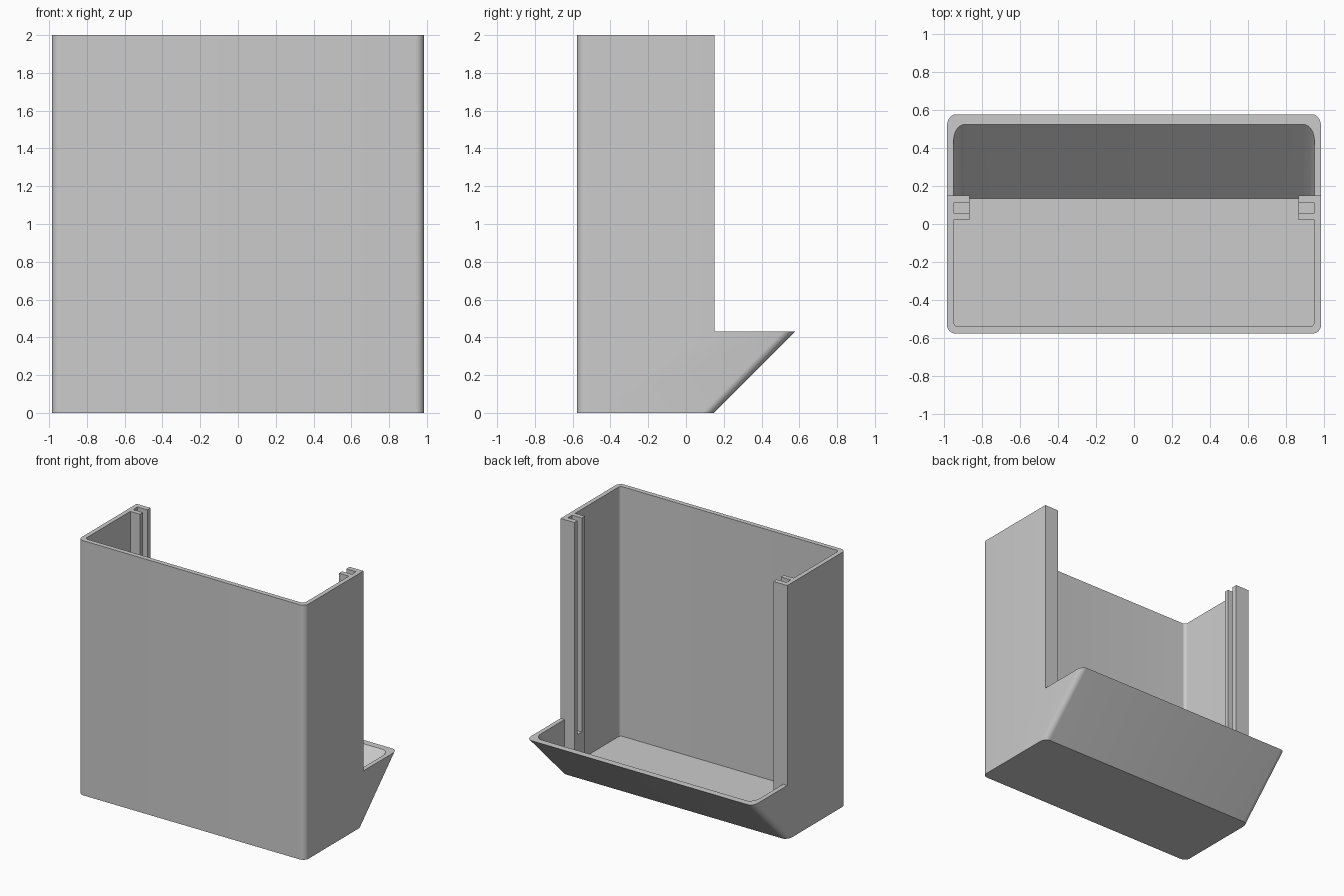
import bpy, bmesh, math
from mathutils import Vector

default = bpy.data.objects.get("Cube")
if default:
    bpy.data.objects.remove(default, do_unlink=True)

grey = bpy.data.materials.new("light grey plastic")
grey.use_nodes = True
colour = (0.6, 0.6, 0.6, 1)
grey.diffuse_color = colour
grey.node_tree.nodes["Principled BSDF"].inputs["Base Color"].default_value = colour


def add_object(name, bm):
    bmesh.ops.recalc_face_normals(bm, faces=bm.faces)
    mesh = bpy.data.meshes.new(name)
    bm.to_mesh(mesh)
    bm.free()
    mesh.materials.append(grey)
    obj = bpy.data.objects.new(name, mesh)
    bpy.context.collection.objects.link(obj)
    return obj


def prism(name, profile, half_width, rounded):
    """Extrude a side profile (y, z) across x and round the listed side edges."""
    bm = bmesh.new()
    sides = [[bm.verts.new((x, y, z)) for y, z in profile]
             for x in (-half_width, half_width)]
    for ring in sides:
        bm.faces.new(ring)
    n = len(profile)
    for i in range(n):
        j = (i + 1) % n
        bm.faces.new((sides[0][i], sides[0][j], sides[1][j], sides[1][i]))
    bmesh.ops.recalc_face_normals(bm, faces=bm.faces)
    for i, j, radius in rounded:
        edges = [bm.edges.get((ring[i], ring[j])) for ring in sides]
        bmesh.ops.bevel(bm, geom=edges, offset=radius, segments=8,
                        profile=0.5, affect='EDGES')
    return add_object(name, bm)


def add_box(bm, low, high):
    low, high = Vector(low), Vector(high)
    verts = bmesh.ops.create_cube(bm, size=1)["verts"]
    bmesh.ops.scale(bm, verts=verts, vec=high - low)
    bmesh.ops.translate(bm, verts=verts, vec=(low + high) / 2)


# Outer shell: tall open-backed box with a sloping trough at the back
shell = prism("hopper_shell",
              [(-0.577, 0), (0.147, 0), (0.577, 0.43), (0.15, 0.43),
               (0.15, 2), (-0.577, 2)],
              0.985, [(0, 5, 0.045), (1, 2, 0.045)])

# Hollow interior
cavity = prism("cavity_cutter",
               [(-0.54, 0.04), (0.135, 0.04), (0.725, 0.63),
                (0.725, 2.1), (-0.54, 2.1)],
               0.95, [(0, 4, 0.025), (1, 2, 0.06)])
cut = shell.modifiers.new("hollow", 'BOOLEAN')
cut.operation = 'DIFFERENCE'
cut.solver = 'EXACT'
cut.object = cavity
bpy.context.view_layer.objects.active = shell
shell.select_set(True)
bpy.ops.object.modifier_apply(modifier=cut.name)
bpy.data.objects.remove(cavity, do_unlink=True)
shell.data.shade_smooth()
shell.data.set_sharp_from_angle(angle=math.radians(30))

# Slotted rails at the back end of both side walls, with a stop in each slot
for label, side in (("left", 1), ("right", -1)):
    bm = bmesh.new()
    for y0, y1, top in ((0.02, 0.057, 2), (0.057, 0.11, 0.32), (0.11, 0.15, 2)):
        add_box(bm, (0.865, y0, 0.035), (0.95, y1, top))
    bmesh.ops.scale(bm, verts=bm.verts, vec=(side, 1, 1))
    add_object(label + "_slotted_rail", bm)
